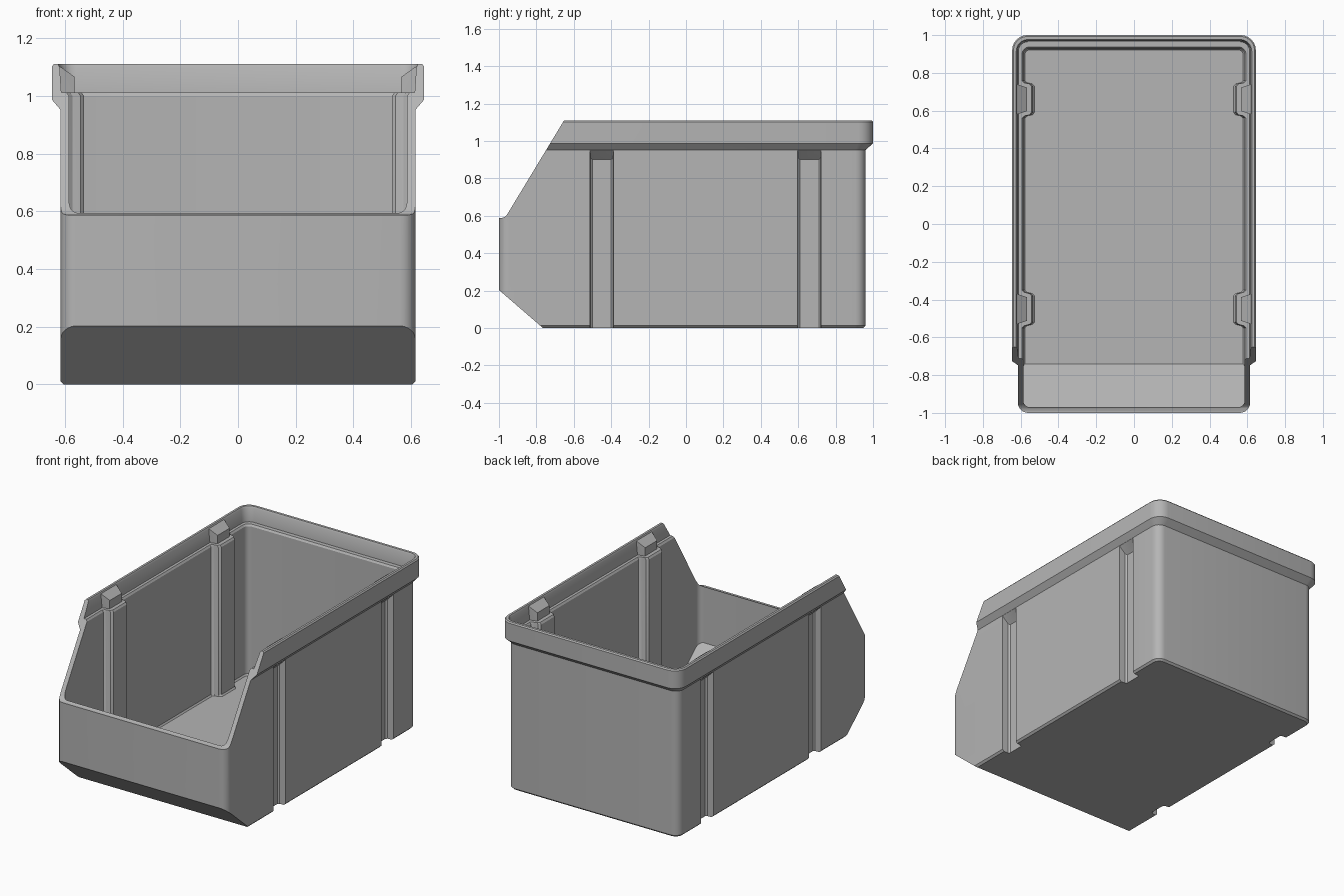
import bpy, bmesh
from math import cos, sin, pi, radians
from mathutils import Vector

cube = bpy.data.objects.get("Cube")
if cube:
    bpy.data.objects.remove(cube, do_unlink=True)

grey = bpy.data.materials.new("grey plastic")
grey.use_nodes = True
colour = (0.46, 0.46, 0.46, 1)
grey.diffuse_color = colour
grey.node_tree.nodes["Principled BSDF"].inputs["Base Color"].default_value = colour

RIBS = (-0.45, 0.66)   # positions of the side ribs along y
SLOPE = Vector((0, -0.203, -0.235))


def make_object(name, bm):
    bmesh.ops.recalc_face_normals(bm, faces=bm.faces[:])
    mesh = bpy.data.meshes.new(name)
    bm.to_mesh(mesh)
    bm.free()
    mesh.materials.append(grey)
    obj = bpy.data.objects.new(name, mesh)
    bpy.context.collection.objects.link(obj)
    return obj


def outline(half, front, back, radius, rib=0.0):
    """Rounded rectangle, optionally with ribs stepping in from both sides."""
    def corner(cx, cy, start):
        return [(cx + radius * cos(start + i * pi / 12),
                 cy + radius * sin(start + i * pi / 12)) for i in range(7)]

    side = []
    if rib:
        for y in RIBS:
            side += [(half, y - 0.1), (half - 0.012, y - 0.088),
                     (half - rib + 0.012, y - 0.082), (half - rib, y - 0.068),
                     (half - rib, y + 0.068), (half - rib + 0.012, y + 0.082),
                     (half - 0.012, y + 0.088), (half, y + 0.1)]
    right = corner(half - radius, front + radius, -pi / 2) + side
    right += corner(half - radius, back - radius, 0)
    return right + [(-x, y) for x, y in reversed(right)]


def loft(name, levels, cut_point=None):
    """Join outlines stacked at given heights; optionally slice off the low front."""
    bm = bmesh.new()
    rings = [[bm.verts.new((x, y, z)) for x, y in pts] for z, pts in levels]
    n = len(rings[0])
    for low, high in zip(rings, rings[1:]):
        for i in range(n):
            j = (i + 1) % n
            bm.faces.new((low[i], low[j], high[j], high[i]))
    bm.faces.new(rings[0][::-1])
    bm.faces.new(rings[-1])
    if cut_point:
        cut = bmesh.ops.bisect_plane(bm, geom=bm.verts[:] + bm.edges[:] + bm.faces[:],
                                     plane_co=cut_point, plane_no=SLOPE, clear_outer=True)
        edges = [e for e in cut["geom_cut"] if isinstance(e, bmesh.types.BMEdge)]
        bmesh.ops.holes_fill(bm, edges=edges, sides=0)
    return make_object(name, bm)


def hull(name, points):
    bm = bmesh.new()
    for p in points:
        bm.verts.new(p)
    bmesh.ops.convex_hull(bm, input=bm.verts[:])
    bmesh.ops.dissolve_limit(bm, angle_limit=0.01, verts=bm.verts[:], edges=bm.edges[:])
    return make_object(name, bm)


def prism(name, profile, half):
    """Extrude a (y, z) profile across x."""
    bm = bmesh.new()
    face = bm.faces.new([bm.verts.new((-half, y, z)) for y, z in profile])
    new = bmesh.ops.extrude_face_region(bm, geom=[face])["geom"]
    bmesh.ops.translate(bm, vec=(half * 2, 0, 0),
                        verts=[v for v in new if isinstance(v, bmesh.types.BMVert)])
    return make_object(name, bm)


def subtract(target, cutter):
    mod = target.modifiers.new("cut", 'BOOLEAN')
    mod.operation, mod.solver, mod.object = 'DIFFERENCE', 'EXACT', cutter
    bpy.context.view_layer.objects.active = target
    bpy.ops.object.modifier_apply(modifier=mod.name)
    bpy.data.objects.remove(cutter, do_unlink=True)


# Outer shell with flared rim and sloped lower front
body = outline(0.615, -1, 0.96, 0.055)
rim = outline(0.645, -1.03, 1, 0.08)
bin_body = loft("bin_body", [
    (0, outline(0.603, -0.988, 0.948, 0.045)), (0.012, body), (0.952, body),
    (0.987, rim), (1.102, rim), (1.11, outline(0.638, -1.023, 0.993, 0.073)),
], cut_point=(0, -0.765, 0))

# Inner cavity with ribs
inner = outline(0.586, -0.97, 0.93, 0.035, 0.052)
subtract(bin_body, loft("cavity_cutter", [
    (0.03, outline(0.578, -0.962, 0.922, 0.027, 0.052)), (0.04, inner), (1.0, inner),
    (1.012, outline(0.594, -0.978, 0.938, 0.043, 0.052)),
    (1.03, outline(0.594, -0.978, 0.938, 0.043, 0.052)),
], cut_point=(0, -0.74, 0.03)))

# Wider recess inside the rim, leaving a stacking ledge
subtract(bin_body, loft("rim_cutter", [
    (1.012, outline(0.612, -1.1, 0.965, 0.05)),
    (1.1, outline(0.618, -1.1, 0.971, 0.056)),
    (1.13, outline(0.635, -1.1, 0.988, 0.073)),
]))

# Low open front with slanted side edges
subtract(bin_body, prism("front_cutter", [
    (-1.2, 0.587), (-0.99, 0.587), (-0.972, 0.592), (-0.957, 0.606),
    (-0.652, 1.11), (-0.6, 1.196), (-1.2, 1.196)], 0.8))

# Outer grooves behind the ribs, and ramps above them
for side, word in ((1, "left"), (-1, "right")):
    for y, place in zip(RIBS, ("front", "back")):
        subtract(bin_body, hull("groove_cutter", [
            (side * x, y + s * w, z)
            for x, w, top in ((0.564, 0.05, 0.9), (0.574, 0.06, 0.908), (0.63, 0.064, 0.965))
            for s in (-1, 1) for z in (-0.1, top)]))
        hull(f"{place}_{word}_ramp", [
            (side * x, y + s * w, z)
            for x, w, z in ((0.63, 0.08, 1.0), (0.63, 0.08, 1.104), (0.614, 0.078, 1.1),
                            (0.566, 0.062, 1.066), (0.566, 0.062, 1.0))
            for s in (-1, 1)])

# Smooth rounded corners, keep hard edges
bpy.ops.object.select_all(action='DESELECT')
bin_body.select_set(True)
bpy.context.view_layer.objects.active = bin_body
bpy.ops.object.shade_smooth_by_angle(angle=radians(30))
